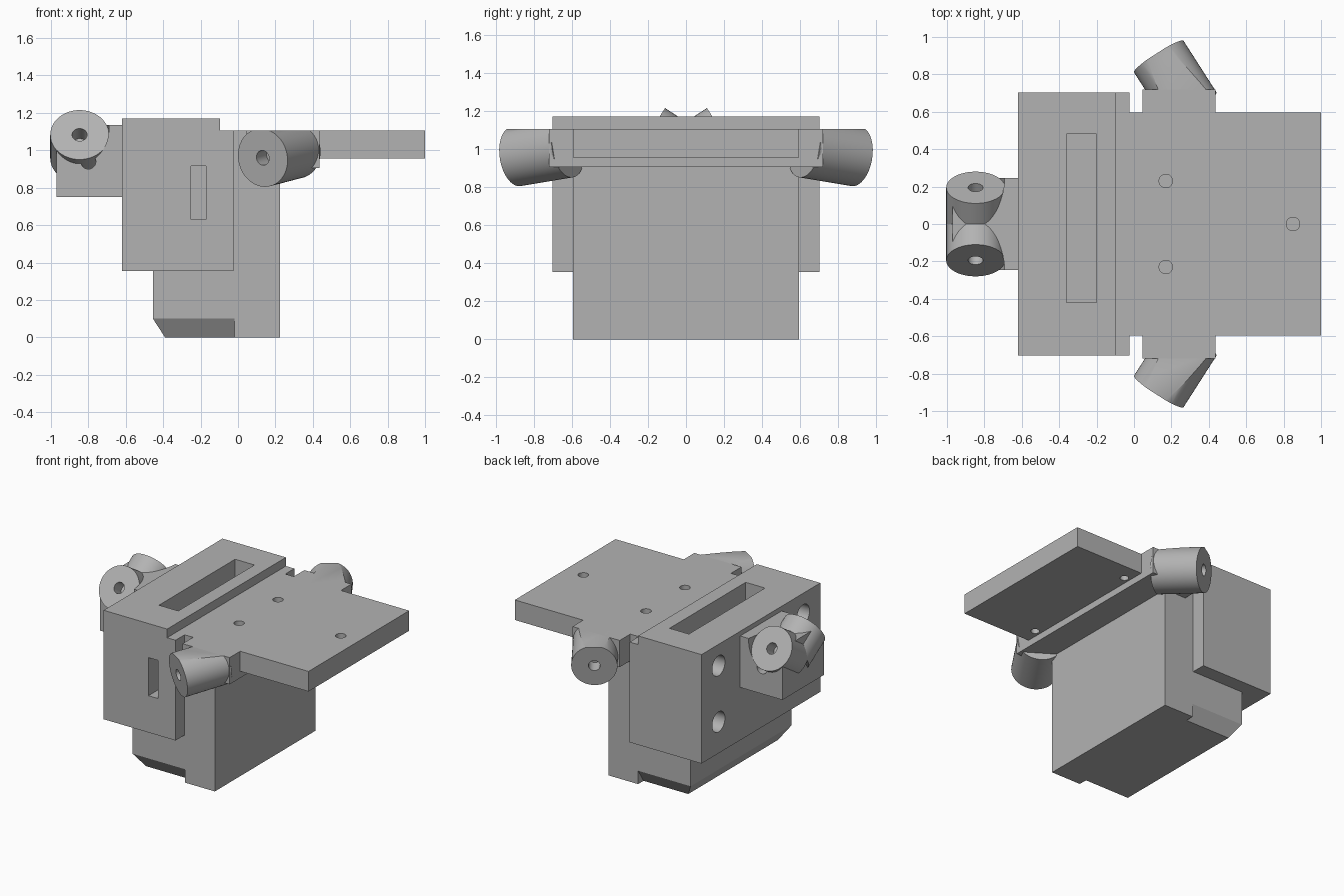
import bpy, bmesh, math
from mathutils import Vector

if "Cube" in bpy.data.objects:
    bpy.data.objects.remove(bpy.data.objects["Cube"], do_unlink=True)

grey = bpy.data.materials.new("plain_grey")
grey.use_nodes = True
grey.diffuse_color = (0.45, 0.45, 0.45, 1)
grey.node_tree.nodes["Principled BSDF"].inputs["Base Color"].default_value = (0.45, 0.45, 0.45, 1)


def finish(name, bm):
    bmesh.ops.recalc_face_normals(bm, faces=bm.faces)
    mesh = bpy.data.meshes.new(name)
    bm.to_mesh(mesh)
    bm.free()
    mesh.materials.append(grey)
    ob = bpy.data.objects.new(name, mesh)
    bpy.context.collection.objects.link(ob)
    return ob


def prism(name, profile, y0, y1):
    """Extrude an xz profile along y."""
    bm = bmesh.new()
    face = bm.faces.new([bm.verts.new((x, y0, z)) for x, z in profile])
    new = bmesh.ops.extrude_face_region(bm, geom=[face])["geom"]
    moved = [v for v in new if isinstance(v, bmesh.types.BMVert)]
    bmesh.ops.translate(bm, verts=moved, vec=(0, y1 - y0, 0))
    return finish(name, bm)


def box(name, x0, x1, y0, y1, z0, z1):
    return prism(name, [(x0, z0), (x1, z0), (x1, z1), (x0, z1)], y0, y1)


def rod(name, start, end, radius, top=None, radius2=None, sides=48):
    """Cylinder between two points, optionally planed flat at a height."""
    start, end = Vector(start), Vector(end)
    axis = end - start
    bm = bmesh.new()
    bmesh.ops.create_cone(bm, cap_ends=True, segments=sides, radius1=radius,
                          radius2=radius2 or radius, depth=axis.length)
    turn = axis.to_track_quat('Z', 'Y').to_matrix().to_4x4()
    bmesh.ops.transform(bm, matrix=turn, verts=bm.verts)
    bmesh.ops.translate(bm, verts=bm.verts, vec=(start + end) / 2)
    if top:
        geom = bm.verts[:] + bm.edges[:] + bm.faces[:]
        cut = bmesh.ops.bisect_plane(bm, geom=geom, plane_co=(0, 0, top),
                                     plane_no=(0, 0, 1), clear_outer=True)["geom_cut"]
        bmesh.ops.edgeloop_fill(bm, edges=[e for e in cut if isinstance(e, bmesh.types.BMEdge)])
    return finish(name, bm)


def combine(target, tool, operation):
    mod = target.modifiers.new("shape", 'BOOLEAN')
    mod.operation, mod.solver, mod.object = operation, 'EXACT', tool
    bpy.context.view_layer.objects.active = target
    bpy.ops.object.modifier_apply(modifier=mod.name)
    bpy.data.objects.remove(tool, do_unlink=True)


def add(target, tool):
    combine(target, tool, 'UNION')


def cut(target, tool):
    combine(target, tool, 'DIFFERENCE')


# Lower body with the bevelled foot on its left half
body = box("main_body", -0.455, 0.225, -0.595, 0.595, 0, 1.105)
cut(body, prism("end_bevel", [(-0.39, 0), (-0.455, 0.1), (-0.6, 0.1), (-0.6, -0.1), (-0.325, -0.1)], -1, 1))
for s in (-1, 1):
    bm = bmesh.new()
    wedge = [(0.53, 0), (0.595, 0.1), (0.8, 0.1), (0.8, -0.1), (0.465, -0.1)]
    rings = [[bm.verts.new((x, s * y, z)) for y, z in wedge] for x in (-0.7, -0.02)]
    for ring in rings:
        bm.faces.new(ring)
    for i in range(len(wedge)):
        j = (i + 1) % len(wedge)
        bm.faces.new((rings[0][i], rings[0][j], rings[1][j], rings[1][i]))
    cut(body, finish("side_bevel", bm))

# Wide housing with a stepped top
add(body, prism("housing", [(-0.62, 0.355), (-0.025, 0.355), (-0.025, 1.105),
                            (-0.095, 1.105), (-0.095, 1.17), (-0.62, 1.17)], -0.702, 0.702))

# Table plate and its side arms
add(body, box("plate", 0.1, 1, -0.595, 0.595, 0.955, 1.105))
add(body, box("arms", 0.045, 0.435, -0.72, 0.72, 0.905, 1.105))

# Rear bracket block
add(body, box("bracket", -0.97, -0.5, -0.245, 0.245, 0.75, 1.135))

# Slots in the housing
cut(body, box("top_slot", -0.36, -0.2, -0.42, 0.48, 0.85, 1.3))
cut(body, box("front_slot", -0.25, -0.17, -0.8, -0.55, 0.63, 0.915))

# Holes in the plate and in the end of the housing
for x, y in ((0.17, 0.23), (0.17, -0.23), (0.85, 0)):
    cut(body, rod("plate_hole", (x, y, 1.0), (x, y, 1.2), 0.036))
for y in (-0.47, 0.47):
    cut(body, rod("under_hole", (0.48, y, 0.9), (0.48, y, 1.04), 0.03))
for y in (-0.5, 0.5):
    for z in (0.59, 1.01):
        cut(body, rod("end_hole", (-0.7, y, z), (-0.48, y, z), 0.075))

# Angled sockets: side pair beside the plate, bracket pair rising outward
parts = [body]
for s, side in ((-1, "right"), (1, "left")):
    for label, centre, axis, length, radius, top in (
            ("side_socket", (0.1325, s * 0.895, 0.96), (-0.535, s * 0.835, -0.14), 0.33, 0.157, 1.105),
            ("bracket_socket", (-0.847, s * 0.195, 1.083), (0, s * 0.84, 0.54), 0.23, 0.157, None)):
        centre, axis = Vector(centre), Vector(axis).normalized()
        socket = rod(side + "_" + label, centre - axis * length, centre, radius, top)
        # Clear the bracket corner in front of the tilted socket face
        if label == "bracket_socket":
            cut(body, rod("clearance", centre, centre + axis * 0.3, radius))
        for target in (socket, body):
            cut(target, rod("bore", centre - axis * 0.1, centre + axis * 0.02, 0.04))
        parts.append(socket)
    cut(body, rod("bracket_bore", (-0.8, s * 0.18, 0.94), (-0.8, s * 0.4, 0.94), 0.04))

for ob in parts:
    bpy.ops.object.select_all(action='DESELECT')
    ob.select_set(True)
    bpy.context.view_layer.objects.active = ob
    bpy.ops.object.shade_smooth_by_angle(angle=math.radians(30))
